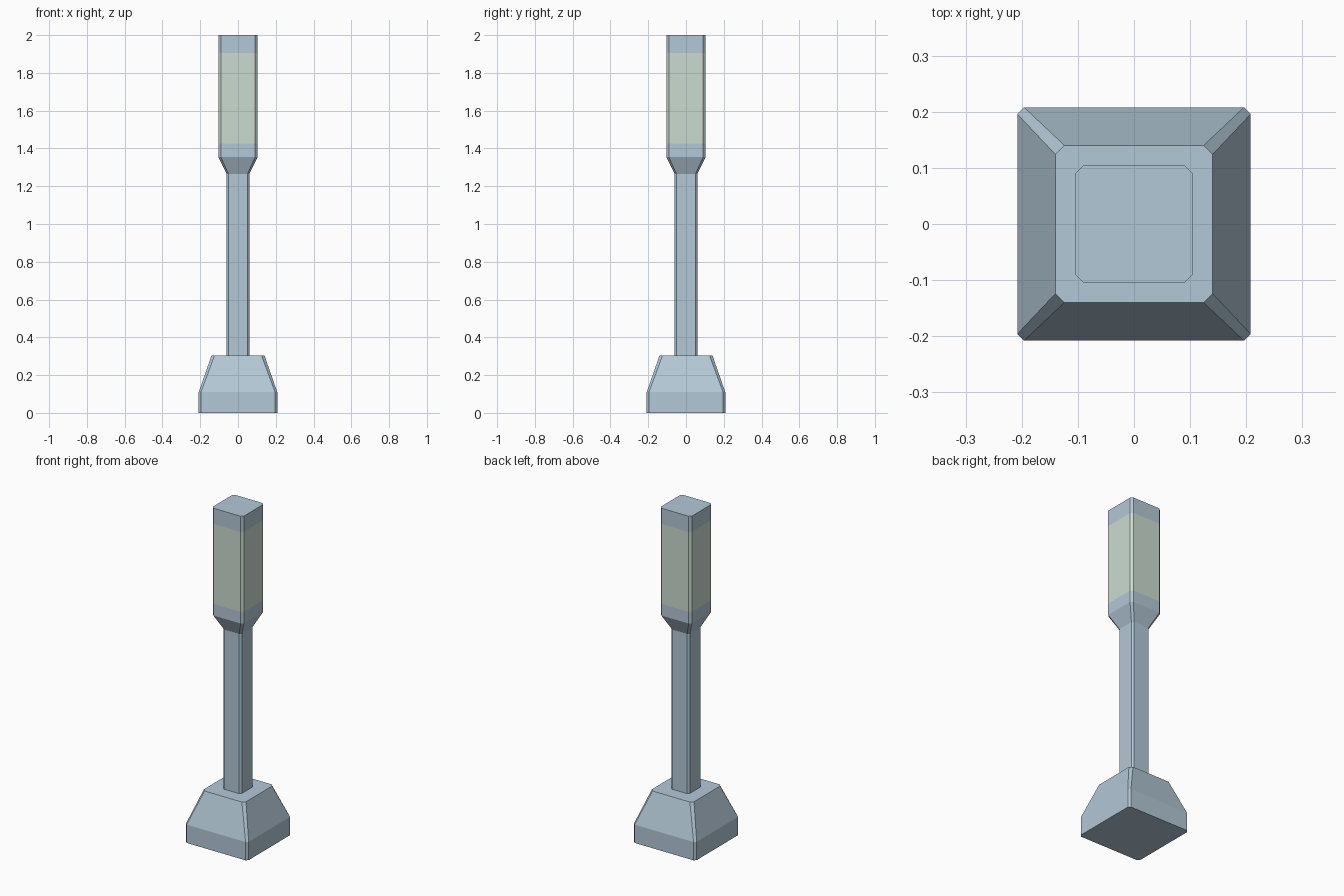
import bpy
import bmesh

cube = bpy.data.objects.get("Cube")
if cube:
    bpy.data.objects.remove(cube, do_unlink=True)


def make_material(name, rgb):
    mat = bpy.data.materials.new(name)
    mat.use_nodes = True
    colour = (*rgb, 1.0)
    mat.diffuse_color = colour
    bsdf = next(n for n in mat.node_tree.nodes if n.type == "BSDF_PRINCIPLED")
    bsdf.inputs["Base Color"].default_value = colour
    return mat


metal = make_material("pale blue grey metal", (0.45, 0.58, 0.68))
glass = make_material("pale green lamp glass", (0.60, 0.71, 0.63))


def ring(bm, half, cut, z):
    """Square outline with cut corners."""
    inner = half - cut
    outline = [(half, -inner), (half, inner), (inner, half), (-inner, half),
               (-half, inner), (-half, -inner), (-inner, -half), (inner, -half)]
    return [bm.verts.new((x, y, z)) for x, y in outline]


def loft(name, sections, bottom=False, top=False, glass_span=None):
    """Stack of cut-corner squares given as (half width, corner cut, height)."""
    bm = bmesh.new()
    rings = [ring(bm, *s) for s in sections]
    for low, high in zip(rings, rings[1:]):
        for i in range(len(low)):
            j = (i + 1) % len(low)
            bm.faces.new((low[i], low[j], high[j], high[i]))
    if bottom:
        bm.faces.new(rings[0][::-1])
    if top:
        bm.faces.new(rings[-1])
    # Glass panes are the wall faces inside the given height span
    if glass_span:
        for face in bm.faces:
            if glass_span[0] < face.calc_center_median().z < glass_span[1]:
                face.material_index = 1
    mesh = bpy.data.meshes.new(name)
    bm.to_mesh(mesh)
    bm.free()
    mesh.materials.append(metal)
    mesh.materials.append(glass)
    obj = bpy.data.objects.new(name, mesh)
    bpy.context.collection.objects.link(obj)
    return obj


# Tapered foot
loft("base", [(0.208, 0.012, 0), (0.208, 0.012, 0.11), (0.14, 0.016, 0.305)],
     bottom=True, top=True)

# Slim post
loft("post", [(0.06, 0.01, 0.305), (0.06, 0.01, 1.265)])

# Flared lamp head with glass band and flat cap
loft("lamp_head", [(0.06, 0.01, 1.265), (0.104, 0.013, 1.355),
                   (0.104, 0.013, 1.425), (0.104, 0.013, 1.905),
                   (0.104, 0.013, 2.0)],
     top=True, glass_span=(1.425, 1.905))
